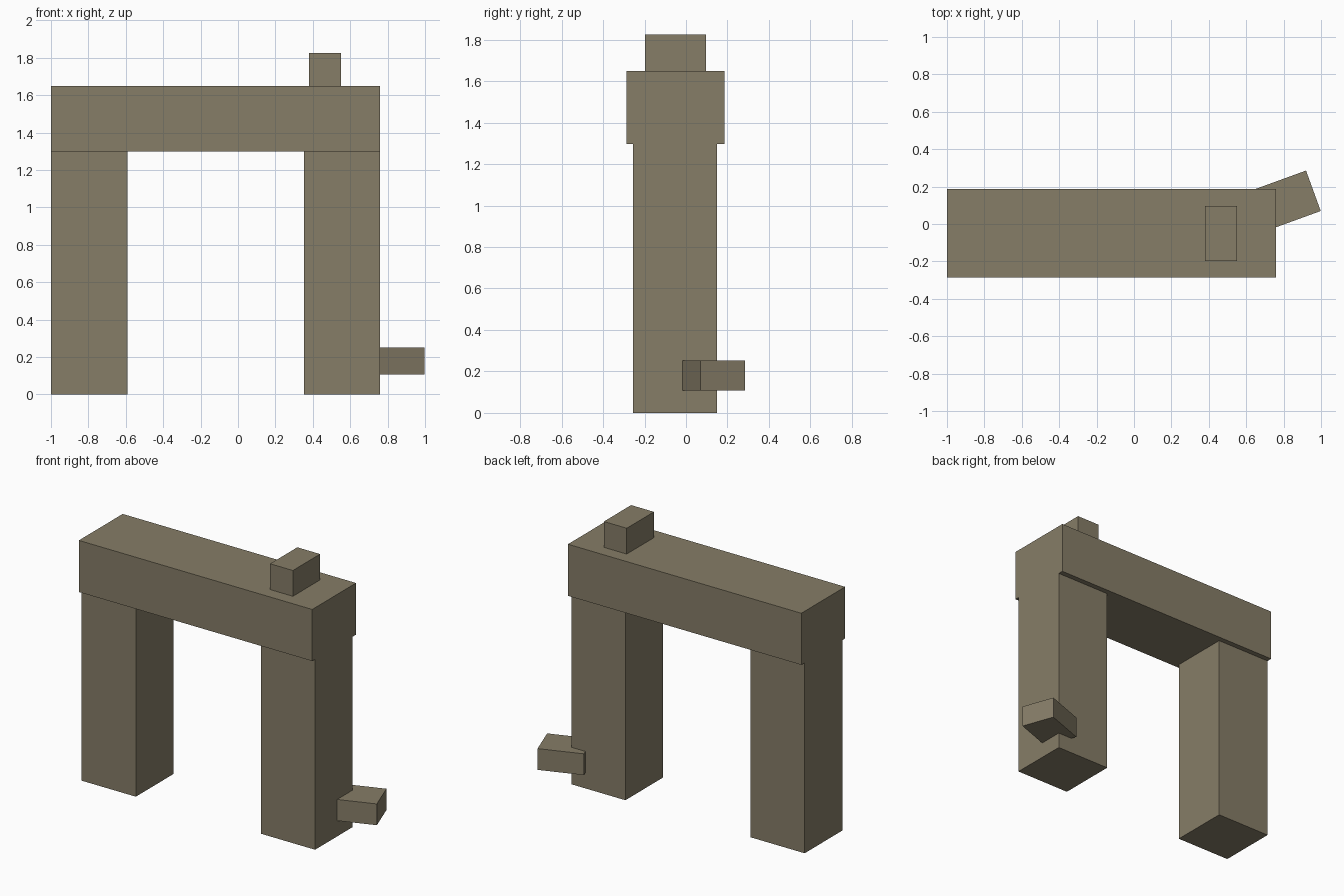
import bpy
import math

if "Cube" in bpy.data.objects:
    bpy.data.objects.remove(bpy.data.objects["Cube"])

# single weathered stone colour
stone = bpy.data.materials.new("weathered_stone")
stone.diffuse_color = (0.238, 0.205, 0.136, 1.0)
stone.use_nodes = True
stone.node_tree.nodes["Principled BSDF"].inputs["Base Color"].default_value = stone.diffuse_color


def block(name, x, y, z, turn=0.0):
    """Box spanning the given (min, max) ranges, turned about its own vertical axis."""
    spans = (x, y, z)
    bpy.ops.mesh.primitive_cube_add(
        size=1, location=[(a + b) / 2 for a, b in spans])
    ob = bpy.context.object
    ob.name = name
    ob.scale = [b - a for a, b in spans]
    ob.rotation_euler.z = math.radians(turn)
    ob.data.materials.append(stone)
    return ob


# two upright pillars
for name, x0 in (("left_pillar", -1.0), ("right_pillar", 0.352)):
    block(name, (x0, x0 + 0.408), (-0.255, 0.15), (0, 1.298))

# lintel across the pillars
block("lintel", (-1.0, 0.76), (-0.286, 0.186), (1.298, 1.65))

# small stone on top of the lintel
block("top_stone", (0.38, 0.552), (-0.197, 0.096), (1.65, 1.826))

# tilted stone jutting from the corner of the right pillar
block("side_stone", (0.672, 0.968), (0.012, 0.242), (0.107, 0.252), turn=20)
